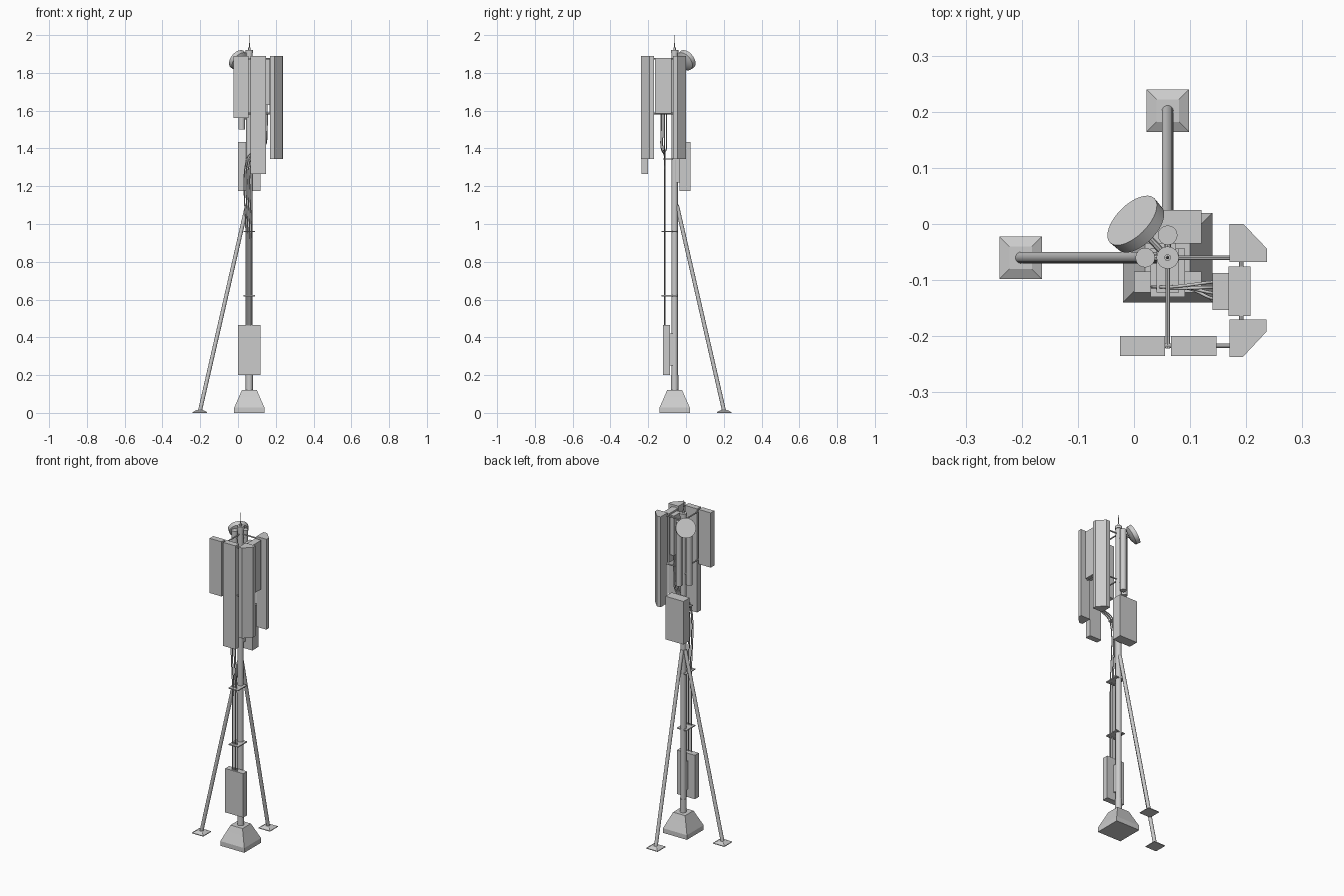
import bpy, bmesh
from mathutils import Vector

if "Cube" in bpy.data.objects:
    bpy.data.objects.remove(bpy.data.objects["Cube"])

MX, MY = 0.06, -0.06   # mast axis


def finish(name, bm):
    bmesh.ops.recalc_face_normals(bm, faces=bm.faces)
    me = bpy.data.meshes.new(name)
    bm.to_mesh(me)
    bm.free()
    ob = bpy.data.objects.new(name, me)
    bpy.context.collection.objects.link(ob)
    return ob


def prism(name, pts, z0, z1):
    bm = bmesh.new()
    f = bm.faces.new([bm.verts.new((x, y, z0)) for x, y in pts])
    top = bmesh.ops.extrude_face_region(bm, geom=[f])["geom"]
    bmesh.ops.translate(bm, vec=(0, 0, z1 - z0),
                        verts=[v for v in top if isinstance(v, bmesh.types.BMVert)])
    return finish(name, bm)


def box(name, x0, x1, y0, y1, z0, z1):
    return prism(name, [(x0, y0), (x1, y0), (x1, y1), (x0, y1)], z0, z1)


def stack(name, cx, cy, levels):
    """Square tapered block from (z, half width) levels."""
    bm = bmesh.new()
    rings = [[bm.verts.new((cx + sx * h, cy + sy * h, z))
              for sx, sy in ((-1, -1), (1, -1), (1, 1), (-1, 1))] for z, h in levels]
    bm.faces.new(rings[0])
    bm.faces.new(rings[-1])
    for a, b in zip(rings, rings[1:]):
        for i in range(4):
            j = (i + 1) % 4
            bm.faces.new((a[i], a[j], b[j], b[i]))
    return finish(name, bm)


def tube(name, a, b, r0, r1=None, sides=16):
    a, b = Vector(a), Vector(b)
    d = b - a
    bpy.ops.mesh.primitive_cone_add(vertices=sides, radius1=r0, radius2=r0 if r1 is None else r1,
                                    depth=d.length, location=(a + b) / 2,
                                    rotation=d.to_track_quat('Z', 'Y').to_euler())
    ob = bpy.context.object
    ob.name = name
    bpy.ops.object.shade_smooth_by_angle()
    return ob


# Mast, base and lightning rod
stack("concrete_base", MX, MY, [(0, 0.08), (0.028, 0.08), (0.085, 0.055), (0.12, 0.04)])
tube("mast", (MX, MY, 0.1), (MX, MY, 1.91), 0.0165)
tube("mast_foot_collar", (MX, MY, 0.12), (MX, MY, 0.2), 0.019)
tube("mast_cap", (MX, MY, 1.905), (MX, MY, 1.922), 0.02)
tube("rod_socket", (MX, MY, 1.92), (MX, MY, 1.935), 0.006)
tube("lightning_rod", (MX, MY, 1.93), (MX, MY, 2.0), 0.003, 0.001, 8)

# Stay legs with foot plates
for side, dx, dy in (("left", -1, 0), ("back", 0, 1)):
    foot = (MX + dx * 0.262, MY + dy * 0.262)
    stack(side + "_foot_plate", *foot, [(0, 0.038), (0.004, 0.038), (0.014, 0.02)])
    tube(side + "_stay_leg", (*foot, 0.008), (MX + dx * 0.012, MY + dy * 0.012, 1.1), 0.0105)

# Sector panels
box("front_left_panel", -0.025, 0.055, -0.235, -0.2, 1.56, 1.89)
box("front_long_panel", 0.066, 0.147, -0.235, -0.2, 1.265, 1.89)
prism("front_corner_panel", [(0.17, -0.237), (0.194, -0.237), (0.236, -0.192),
                             (0.236, -0.17), (0.17, -0.17)], 1.345, 1.89)
prism("back_corner_panel", [(0.17, -0.068), (0.237, -0.068), (0.237, -0.044),
                            (0.195, 0), (0.17, 0)], 1.345, 1.89)
box("side_panel", 0.168, 0.208, -0.164, -0.076, 1.585, 1.88)
box("side_panel_radio", 0.14, 0.168, -0.153, -0.087, 1.63, 1.87)

# Horizontal support arms
for z in (1.585, 1.875):
    tube("side_arm", (MX, MY, z), (0.18, MY, z), 0.004, sides=8)
    tube("front_arm", (MX, MY, z), (MX, -0.222, z), 0.004, sides=8)
    tube("front_rail", (0.04, -0.217, z), (0.18, -0.217, z), 0.004, sides=8)
    tube("side_rail", (0.191, -0.18, z), (0.191, -0.06, z), 0.004, sides=8)

# Two slim canister antennas beside the mast
for side, x, y in (("left", 0.02, MY), ("back", MX, -0.02)):
    tube(side + "_canister", (x, y, 1.5), (x, y, 1.885), 0.0175)
    for z in (1.56, 1.84):
        tube(side + "_canister_clamp", (x, y, z), (MX, MY, z), 0.006, sides=8)

# Tilted dish on its arm
axis = Vector((-0.62, 0.62, 0.5)).normalized()
c = Vector((0.004, -0.001, 1.866))
tube("dish_drum", c - axis * 0.012, c + axis * 0.012, 0.054, 0.056, 32)
tube("dish_back", c - axis * 0.024, c - axis * 0.012, 0.03, 0.054, 32)
tube("dish_arm", c - axis * 0.02, (MX, MY, 1.84), 0.006, sides=8)

# Equipment cabinets
box("upper_back_cabinet", 0, 0.12, -0.035, 0.025, 1.175, 1.435)
box("upper_cabinet_bracket", 0.045, 0.075, -0.06, -0.03, 1.22, 1.39)
box("lower_front_cabinet", 0, 0.12, -0.122, -0.085, 0.2, 0.465)
box("lower_cabinet_bracket", 0.045, 0.075, -0.09, -0.06, 0.25, 0.42)

# Cable guide plates
for z in (0.62, 0.96):
    box("cable_guide", 0.029, 0.091, -0.13, -0.044, z - 0.003, z + 0.003)
box("upper_cable_guide", 0.04, 0.08, -0.122, -0.044, 1.342, 1.348)

# Cables from lower cabinet to the side radio
for i in range(4):
    x, y = 0.043 + 0.01 * i, -0.112 - 0.003 * (i % 2)
    ye = -0.104 - 0.009 * i
    cu = bpy.data.curves.new("cable", 'CURVE')
    cu.dimensions = '3D'
    cu.bevel_depth = 0.003
    cu.bevel_resolution = 1
    cu.resolution_u = 6
    sp = cu.splines.new('BEZIER')
    pts = [(x, y, 0.45), (x, y, 0.9), (x, y, 1.335), (x + 0.025, y, 1.375 - 0.004 * i),
           (0.135, ye, 1.4), (0.153, ye, 1.5), (0.153, ye, 1.64)]
    sp.bezier_points.add(len(pts) - 1)
    for p, co in zip(sp.bezier_points, pts):
        p.co = co
        p.handle_left_type = p.handle_right_type = 'AUTO'
    ob = bpy.data.objects.new("cable", cu)
    bpy.context.collection.objects.link(ob)
